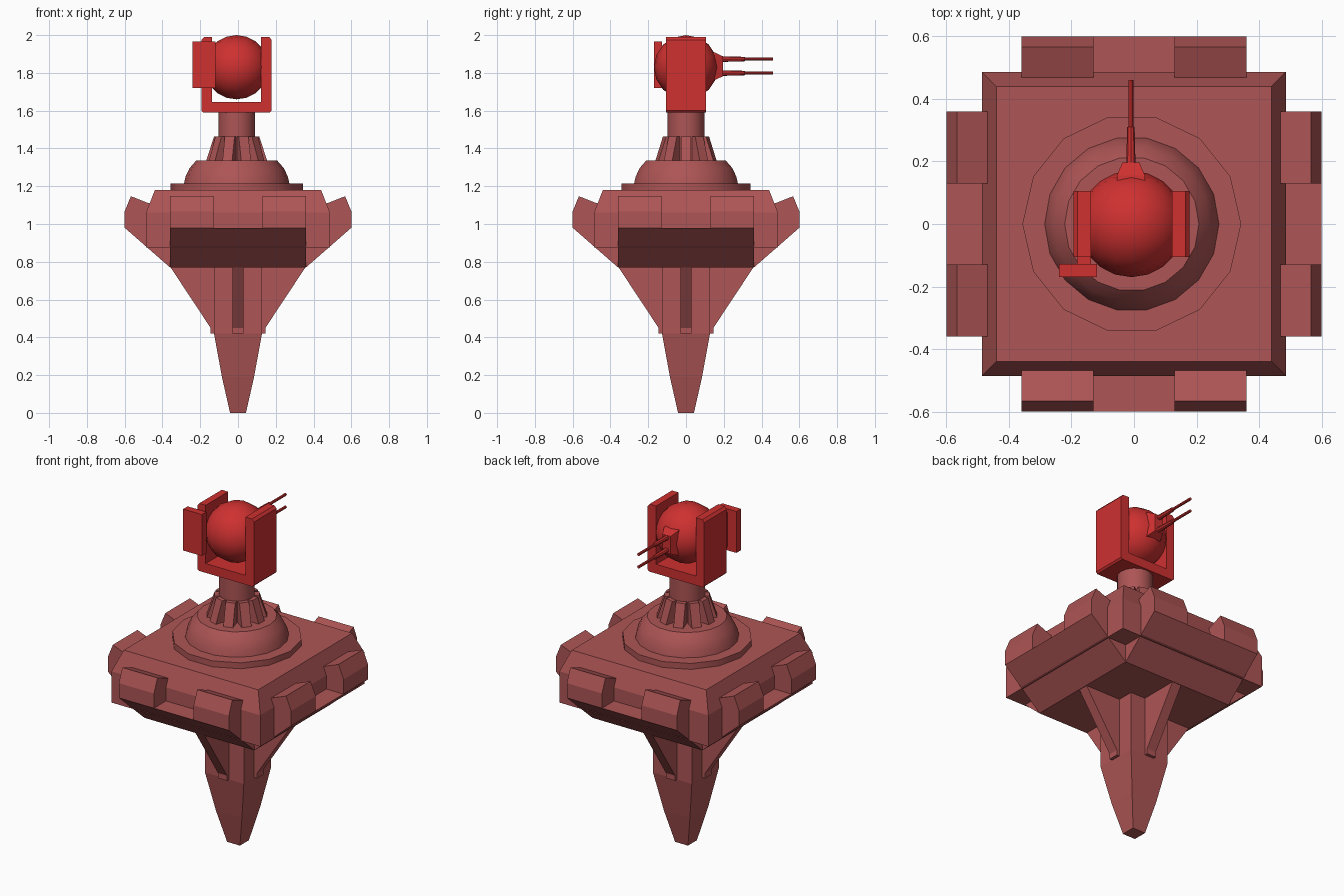
import bpy, bmesh, math
from mathutils import Matrix, Vector

if "Cube" in bpy.data.objects:
    bpy.data.objects.remove(bpy.data.objects["Cube"])


def material(name, rgb):
    m = bpy.data.materials.new(name)
    m.diffuse_color = (*rgb, 1)
    m.use_nodes = True
    m.node_tree.nodes["Principled BSDF"].inputs["Base Color"].default_value = m.diffuse_color
    return m


DULL = material("dull_red", (0.42, 0.09, 0.09))
BRIGHT = material("bright_red", (0.62, 0.03, 0.03))
CX = -0.007  # turret sits very slightly off centre


def finish(name, bm, mat, smooth=False, loc=(0, 0, 0)):
    bmesh.ops.recalc_face_normals(bm, faces=bm.faces)
    me = bpy.data.meshes.new(name)
    bm.to_mesh(me)
    bm.free()
    me.materials.append(mat)
    ob = bpy.data.objects.new(name, me)
    ob.location = loc
    bpy.context.collection.objects.link(ob)
    if smooth:
        bpy.ops.object.select_all(action='DESELECT')
        ob.select_set(True)
        bpy.context.view_layer.objects.active = ob
        bpy.ops.object.shade_smooth_by_angle(angle=math.radians(35))
    return ob


def loft(bm, rings):
    """Skin a list of equal-length closed rings and cap both ends."""
    rows = [[bm.verts.new(p) for p in r] for r in rings]
    n = len(rows[0])
    for a, b in zip(rows, rows[1:]):
        for i in range(n):
            bm.faces.new((a[i], a[(i + 1) % n], b[(i + 1) % n], b[i]))
    bm.faces.new(rows[0][::-1])
    bm.faces.new(rows[-1])


def square(h, z):
    return [(-h, -h, z), (h, -h, z), (h, h, z), (-h, h, z)]


def ring(r, z, n):
    return [(r * math.cos(2 * math.pi * i / n), r * math.sin(2 * math.pi * i / n), z) for i in range(n)]


def square_stack(name, profile):
    bm = bmesh.new()
    loft(bm, [square(h, z) for h, z in profile])
    return finish(name, bm, DULL)


def round_stack(name, profile, n, mat=DULL, smooth=True, loc=(CX, 0, 0), rot=None):
    bm = bmesh.new()
    loft(bm, [ring(r, z, n) for r, z in profile])
    if rot:
        bm.transform(rot)
    return finish(name, bm, mat, smooth, loc)


def radial_prisms(name, profile, spans, count, loc=(0, 0, 0)):
    """Radius/height profile given thickness spans, repeated around z."""
    bm = bmesh.new()
    for k in range(count):
        rot = Matrix.Rotation(2 * math.pi * k / count, 3, 'Z')
        for a, b in spans:
            loft(bm, [[rot @ Vector((r, t, z)) for r, z in profile] for t in (a, b)])
    return finish(name, bm, DULL, loc=loc)


def box(name, x, y, z, mat):
    bm = bmesh.new()
    loft(bm, [[(x[0], y[0], h), (x[1], y[0], h), (x[1], y[1], h), (x[0], y[1], h)] for h in z])
    return finish(name, bm, mat)


# hull, underside slab and tapering ground spike
square_stack("hull", [(0.487, 0.875), (0.487, 1.06), (0.44, 1.18)])
square_stack("underside_slab", [(0.36, 0.77), (0.36, 0.9)])
square_stack("spike", [(0.042, 0), (0.085, 0.19), (0.127, 0.42), (0.127, 0.78)])

# four sloped side skirts, a pair of armour tabs on each, and spike braces
radial_prisms("side_skirts", [(0.36, 0.77), (0.6, 0.98), (0.36, 0.98)], [(-0.36, 0.36)], 4)
radial_prisms("armour_tabs", [(0.46, 0.975), (0.6, 0.98), (0.6, 1.067), (0.567, 1.147), (0.46, 1.105)],
              [(-0.36, -0.13), (0.13, 0.36)], 4)
radial_prisms("spike_braces", [(0.1, 0.775), (0.36, 0.775), (0.145, 0.45), (0.145, 0.42), (0.1, 0.42)],
              [(-0.03, 0.03)], 4)

# turret base: disc, dome, column and collar ribs
round_stack("base_disc", [(0.35, 1.17), (0.35, 1.215)], 14)
round_stack("base_dome", [(0.28, 1.21), (0.271, 1.25), (0.25, 1.295), (0.215, 1.335)], 18)
round_stack("column", [(0.097, 1.32), (0.097, 1.6)], 16)
radial_prisms("collar_ribs", [(0.08, 1.33), (0.163, 1.33), (0.12, 1.462), (0.08, 1.462)],
              [(-0.027, 0.027)], 10, (CX, 0, 0))

# U-shaped yoke with bevelled outer edges
bm = bmesh.new()
u = [(-0.183, 1.59), (0.168, 1.59), (0.178, 1.6), (0.178, 1.975), (0.165, 1.99), (0.122, 1.99), (0.122, 1.645),
     (-0.138, 1.645), (-0.138, 1.99), (-0.18, 1.99), (-0.193, 1.975), (-0.193, 1.6)]
loft(bm, [[(x, y, z) for x, z in u] for y in (-0.105, 0.105)])
finish("yoke", bm, BRIGHT)

# ball head, poles pointing at the yoke arms
bm = bmesh.new()
bmesh.ops.create_uvsphere(bm, u_segments=16, v_segments=10, radius=0.17,
                          matrix=Matrix.Rotation(math.pi / 2, 4, 'Y'))
finish("ball_head", bm, BRIGHT, True, (-0.008, 0, 1.83))

# rear side panel and its bracket
box("side_panel", (-0.24, -0.118), (-0.17, -0.128), (1.72, 1.965), BRIGHT)
box("panel_bracket", (-0.183, -0.138), (-0.13, -0.1), (1.74, 1.945), BRIGHT)

# twin gun mount and barrels
bm = bmesh.new()
loft(bm, [[(-0.01 + sx * w, y, 1.835 + sz * h) for sx, sz in ((-1, -1), (1, -1), (1, 1), (-1, 1))]
          for y, w, h in ((0.13, 0.045, 0.075), (0.155, 0.045, 0.072), (0.197, 0.027, 0.052))])
finish("gun_mount", bm, BRIGHT)
forward = Matrix.Rotation(-math.pi / 2, 4, 'X')
for label, z in (("upper", 1.873), ("lower", 1.799)):
    round_stack(label + "_barrel", [(0.015, 0.18), (0.012, 0.31), (0.008, 0.312), (0.008, 0.46)],
                8, BRIGHT, True, (-0.01, 0, z), forward)
